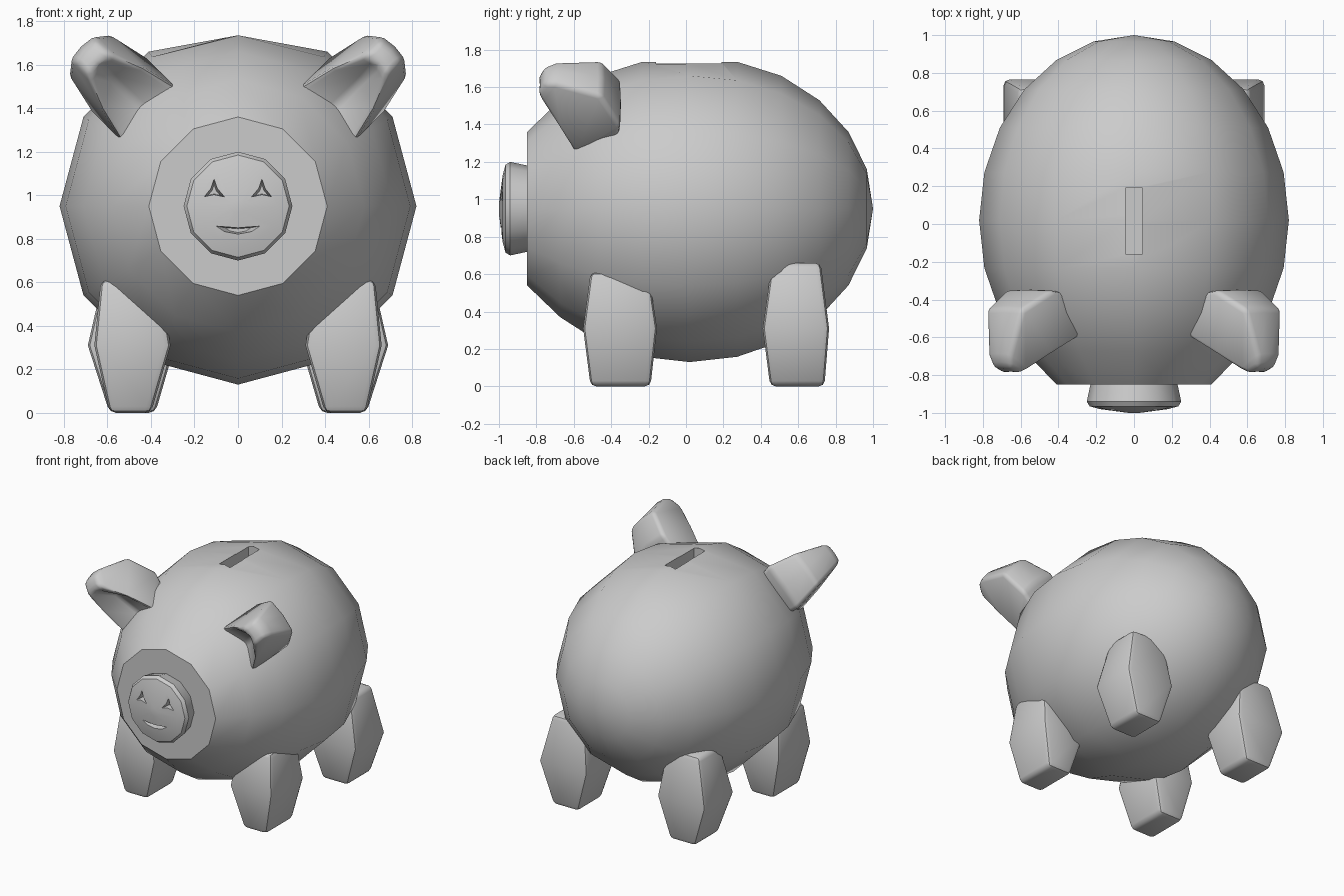
import bpy, bmesh, math

if "Cube" in bpy.data.objects:
    bpy.data.objects.remove(bpy.data.objects["Cube"])

R2 = math.sqrt(0.5)


def loft(name, rings):
    """Skin a list of closed rings and cap both ends."""
    bm = bmesh.new()
    vs = [[bm.verts.new(p) for p in r] for r in rings]
    n = len(rings[0])
    for a, b in zip(vs, vs[1:]):
        for i in range(n):
            j = (i + 1) % n
            bm.faces.new((a[i], a[j], b[j], b[i]))
    bm.faces.new(vs[0])
    bm.faces.new(vs[-1])
    bmesh.ops.remove_doubles(bm, verts=bm.verts, dist=0.0005)
    bmesh.ops.recalc_face_normals(bm, faces=bm.faces)
    me = bpy.data.meshes.new(name)
    bm.to_mesh(me)
    bm.free()
    ob = bpy.data.objects.new(name, me)
    bpy.context.collection.objects.link(ob)
    return ob


def ring(y, r, z=0.95, n=12):
    return [(r * math.sin(2 * math.pi * i / n), y,
             z + r * math.cos(2 * math.pi * i / n)) for i in range(n)]


def activate(ob):
    bpy.ops.object.select_all(action='DESELECT')
    ob.select_set(True)
    bpy.context.view_layer.objects.active = ob


def smooth(ob, deg):
    activate(ob)
    bpy.ops.object.shade_smooth_by_angle(angle=math.radians(deg))


def cut(ob, cutter):
    m = ob.modifiers.new("cut", 'BOOLEAN')
    m.operation = 'DIFFERENCE'
    m.solver = 'EXACT'
    m.object = cutter
    activate(ob)
    bpy.ops.object.modifier_apply(modifier=m.name)
    bpy.data.objects.remove(cutter)


def bevel_apply(ob, width):
    m = ob.modifiers.new("bevel", 'BEVEL')
    m.width = width
    m.segments = 2
    m.limit_method = 'ANGLE'
    m.angle_limit = math.radians(35)
    activate(ob)
    bpy.ops.object.modifier_apply(modifier=m.name)


def mirror(ob):
    ob.modifiers.new("mirror", 'MIRROR')


# Body: twelve-sided egg lying along y, flat at the front, levelled on top
rings = []
for k in range(11):
    a = math.radians(15 * k)
    r = 0.82 * math.sin(a)
    rings.append([(x, y, min(z, 1.735))
                  for x, y, z in ring(0.02 + 0.98 * math.cos(a), r)])
rings[-1] = ring(-0.85, 0.41)
body = loft("body", rings)

# Coin slot
def rect(x, y0, y1, z):
    return [(-x, y0, z), (x, y0, z), (x, y1, z), (-x, y1, z)]
cut(body, loft("slot_cutter", [rect(0.045, -0.16, 0.19, 1.64),
                               rect(0.045, -0.16, 0.19, 1.9)]))
smooth(body, 40)

# Snout disc
snout = loft("snout", [ring(-0.80, 0.22), ring(-0.87, 0.235), ring(-0.94, 0.25),
                       ring(-0.965, 0.235), ring(-0.98, 0.18), ring(-1.0, 0.03)])


def dent(name, outline, centre):
    """Tapered cutter pressed into the snout face."""
    cx, cz = centre
    def layer(y, s):
        return [(cx + (x - cx) * s, y, cz + (z - cz) * s) for x, z in outline]
    return loft(name, [layer(-1.03, 1.1), layer(-0.93, 0.5)])


# Nostrils and mouth
for s in (-1, 1):
    pts = [(0, 0.08), (0.018, 0.025), (0.055, -0.02), (0, -0.008),
           (-0.055, -0.02), (-0.018, 0.025)]
    cut(snout, dent("nostril_cutter", [(0.11 * s + x, 1.01 + z) for x, z in pts],
                    (0.11 * s, 1.01)))
cut(snout, dent("mouth_cutter",
                [(-0.12, 0.862), (0, 0.852), (0.12, 0.862), (0.075, 0.832),
                 (0, 0.818), (-0.075, 0.832)], (0, 0.84)))
smooth(snout, 40)

# Ears: scooped, leaning outwards at 45 degrees and bending forwards.
# Each section: front (v, y), back (v, y), half width, scoop depth
sections = [((1.20, -0.58), (1.20, -0.38), 0.14, 0.03),
            ((1.26, -0.60), (1.47, -0.35), 0.175, 0.06),
            ((1.42, -0.69), (1.65, -0.45), 0.135, 0.08),
            ((1.55, -0.77), (1.69, -0.69), 0.085, 0.02),
            ((1.60, -0.79), (1.67, -0.76), 0.065, 0.0)]
ear_rings = []
for (fv, fy), (bv, by), w, d in sections:
    uvy = [(-w, fv, fy), (0, fv + d, fy + d), (w, fv, fy),
           (w, bv, by), (0, bv + 0.01, by + 0.005), (-w, bv, by)]
    ear_rings.append([((u - 0.68 + v) * R2, y, (v - u + 0.68) * R2)
                      for u, v, y in uvy])
ear = loft("ear", ear_rings)
bevel_apply(ear, 0.025)
smooth(ear, 50)
mirror(ear)


# Legs: stubby boxes swelling at mid height
def leg(name, levels):
    ob = loft(name, [[(x0, y0, z), (x1, y0, z), (x1, y1, z), (x0, y1, z)]
                     for z, x0, x1, y0, y1 in levels])
    bevel_apply(ob, 0.03)
    smooth(ob, 40)
    mirror(ob)


leg("front_leg", [(0.0, 0.40, 0.59, -0.51, -0.19),
                  (0.31, 0.31, 0.66, -0.55, -0.155),
                  (0.61, 0.36, 0.63, -0.51, -0.20)])
leg("rear_leg", [(0.0, 0.38, 0.59, 0.45, 0.74),
                 (0.31, 0.29, 0.69, 0.41, 0.765),
                 (0.66, 0.34, 0.61, 0.46, 0.72)])
